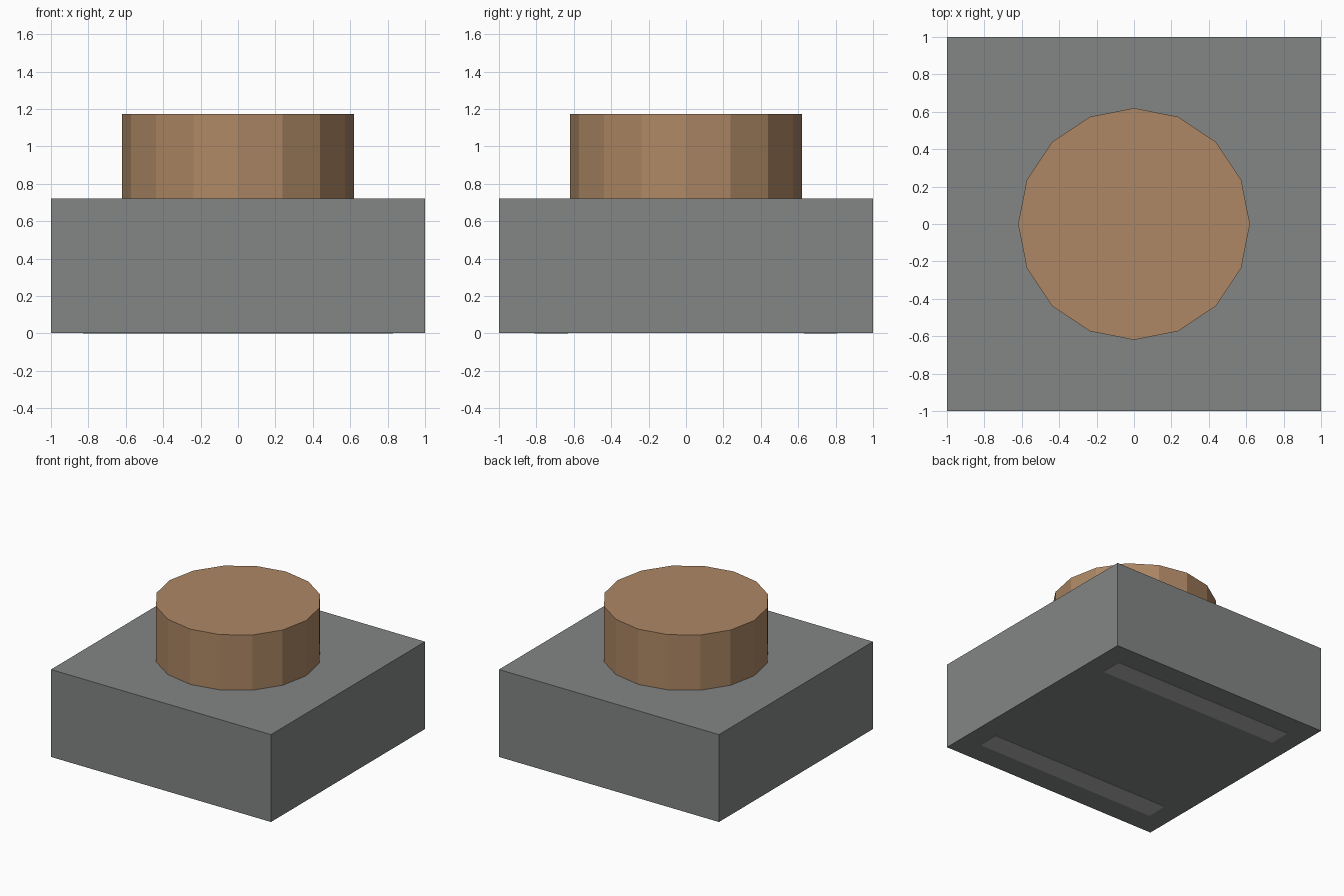
import bpy
import bmesh
from mathutils import Matrix

cube = bpy.data.objects.get("Cube")
if cube:
    bpy.data.objects.remove(cube, do_unlink=True)


def make_material(name, rgb):
    mat = bpy.data.materials.new(name)
    mat.use_nodes = True
    color = (*rgb, 1.0)
    mat.diffuse_color = color
    mat.node_tree.nodes["Principled BSDF"].inputs["Base Color"].default_value = color
    return mat


def add_object(name, bm, mat):
    mesh = bpy.data.meshes.new(name)
    bm.to_mesh(mesh)
    bm.free()
    mesh.materials.append(mat)
    obj = bpy.data.objects.new(name, mesh)
    bpy.context.collection.objects.link(obj)
    return obj


def add_box(name, low, high, mat):
    size = [b - a for a, b in zip(low, high)]
    centre = [(a + b) / 2 for a, b in zip(low, high)]
    bm = bmesh.new()
    bmesh.ops.create_cube(bm, size=1, matrix=Matrix.LocRotScale(centre, None, size))
    return add_object(name, bm, mat)


def add_drum(name, radius, bottom, top, sides, mat):
    bm = bmesh.new()
    bmesh.ops.create_cone(
        bm, cap_ends=True, segments=sides, radius1=radius, radius2=radius,
        depth=top - bottom, matrix=Matrix.Translation((0, 0, (top + bottom) / 2)))
    return add_object(name, bm, mat)


stone = make_material("stone grey", (0.225, 0.238, 0.233))
wood = make_material("light brown", (0.42, 0.245, 0.13))
metal = make_material("pale grey", (0.45, 0.45, 0.45))

BASE_TOP = 0.72
GAP = 0.002

# Square block with the round sixteen-sided top
add_box("base_block", (-1, -1, GAP), (1, 1, BASE_TOP), stone)
add_drum("round_top", 0.62, BASE_TOP, 1.174, 16, wood)

# Pair of thin runners under the block
for name, y in (("back_runner", 0.72), ("front_runner", -0.72)):
    add_box(name, (-0.83, y - 0.09, 0), (0.83, y + 0.09, 2 * GAP), metal)
